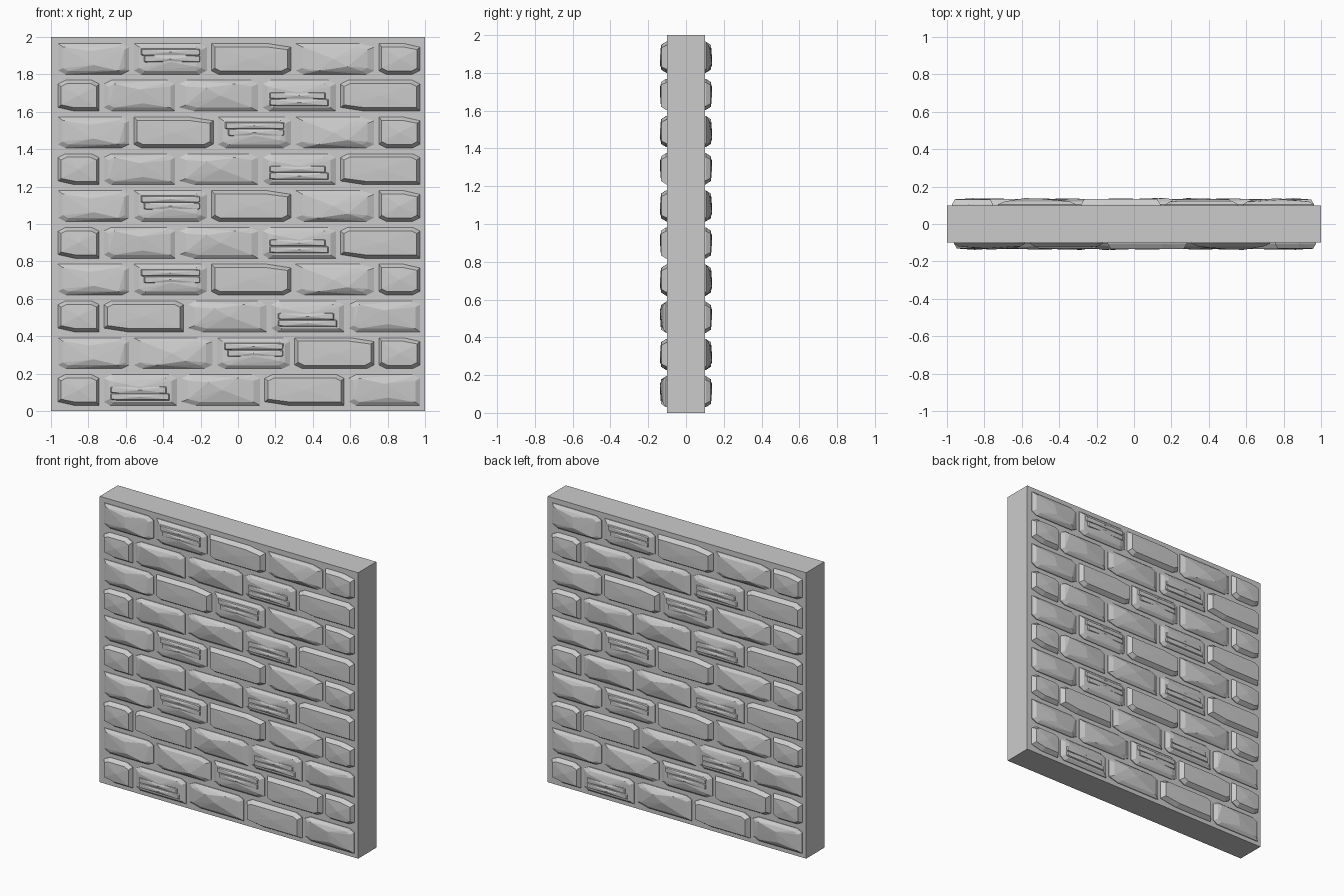
import bpy, bmesh
from math import pi
from mathutils import Matrix, Vector

if "Cube" in bpy.data.objects:
    bpy.data.objects.remove(bpy.data.objects["Cube"])

H = 0.165      # stone height
HALF = 0.1     # half thickness of the slab
GAP = 0.025

# Each stone: width, bevel inset, bevel depth, slope of the worn corner,
# and a few crest points (across 0-1, up 0-1, depth)
STONES = {
    "A": (0.425, 0.018, 0.033, 0.30, [(.5, .5, .036)]),                                  # large flat block
    "B": (0.38, 0.025, 0.020, 0.10, [(.45, .75, .031), (.5, .3, .037), (.85, .12, .03)]),  # worn block
    "C": (0.39, 0.028, 0.021, 0.08, [(.5, .4, .032), (.85, .25, .028)]),                 # chipped block
    "D": (0.42, 0.035, 0.020, 0.18, [(.48, .5, .037), (.66, .25, .038), (.3, .12, .029)]),  # mound
    "E": (0.22, 0.015, 0.031, 0.40, [(.5, .5, .038)]),                                   # small end block
}

# Courses from the bottom up; lower case means the stone is turned upside down.
COURSES = ["ecdab", "BDCAE", "eadcb", "BCADE", "ebdca",
           "BCADE", "ebdca", "BACDE", "ebdca", "BCADE"]


def ring(x0, x1, z0, z1, depth, worn):
    """Rectangle with nicked lower corners and a sloping upper right corner."""
    n = 0.12 * (z1 - z0)
    return [Vector(p) for p in (
        (x0, -depth, z0 + n), (x0 + 2 * n, -depth, z0), (x1 - 2 * n, -depth, z0),
        (x1, -depth, z0 + n), (x1, -depth, z1 - n), (x1 - worn * (x1 - x0), -depth, z1),
        (x0, -depth, z1))]


def add_hull(bm, pts):
    res = bmesh.ops.convex_hull(bm, input=[bm.verts.new(p) for p in pts])
    loose = {g for g in res["geom_interior"] + res["geom_unused"]
             if isinstance(g, bmesh.types.BMVert)}
    bmesh.ops.delete(bm, geom=list(loose), context='VERTS')


def stone_mesh(key):
    """Faceted stone centred on its own middle, facing -y."""
    w, inset, depth, worn, crest = STONES[key]
    x, z = w / 2, H / 2
    bm = bmesh.new()
    pts = ring(-x, x, -z, z, -0.01, worn) + ring(-x, x, -z, z, 0.005, worn)
    pts += ring(-x + inset, x - inset, -z + 0.018, z - 0.018, depth, worn)
    pts += [Vector((w * (u - 0.5), -d, H * (v - 0.5))) for u, v, d in crest]
    add_hull(bm, pts)
    if key == "C":
        # raised upper layer, leaving a notch at its left end
        for v, shift in ((0.72, 0), (0.5, 0.5)):
            z0, z1 = H * (v - 0.5) - 0.025, H * (v - 0.5) + 0.025
            left = -x + 0.03 + 0.03 * shift
            add_hull(bm, ring(left, x - 0.03, z0, z1, 0.01, 0.1)
                     + ring(left + 0.015, x - 0.04, z0 + 0.01, z1 - 0.01, 0.03, 0.1)
                     + [Vector((0, -0.036, (z0 + z1) / 2))])
    bmesh.ops.recalc_face_normals(bm, faces=bm.faces)
    me = bpy.data.meshes.new("stone_" + key)
    bm.to_mesh(me)
    bm.free()
    return me


# wall slab
bpy.ops.mesh.primitive_cube_add(size=1, location=(0, 0, 1))
slab = bpy.context.object
slab.name = "wall_slab"
slab.scale = (2, 2 * HALF, 2)

# stones on the front, and the same face turned round for the back
meshes = {k: stone_mesh(k) for k in STONES}
for side, turn in (("front", 0), ("back", pi)):
    for row, course in enumerate(COURSES):
        x = -0.962
        z = 0.03 + 0.1967 * row + H / 2
        for c in course:
            width = STONES[c.upper()][0]
            ob = bpy.data.objects.new(side + "_stone", meshes[c.upper()])
            bpy.context.collection.objects.link(ob)
            ob.matrix_world = (Matrix.Rotation(turn, 4, 'Z')
                               @ Matrix.Translation((x + width / 2, -HALF, z))
                               @ Matrix.Rotation(pi if c.islower() else 0, 4, 'Y'))
            x += width + GAP
